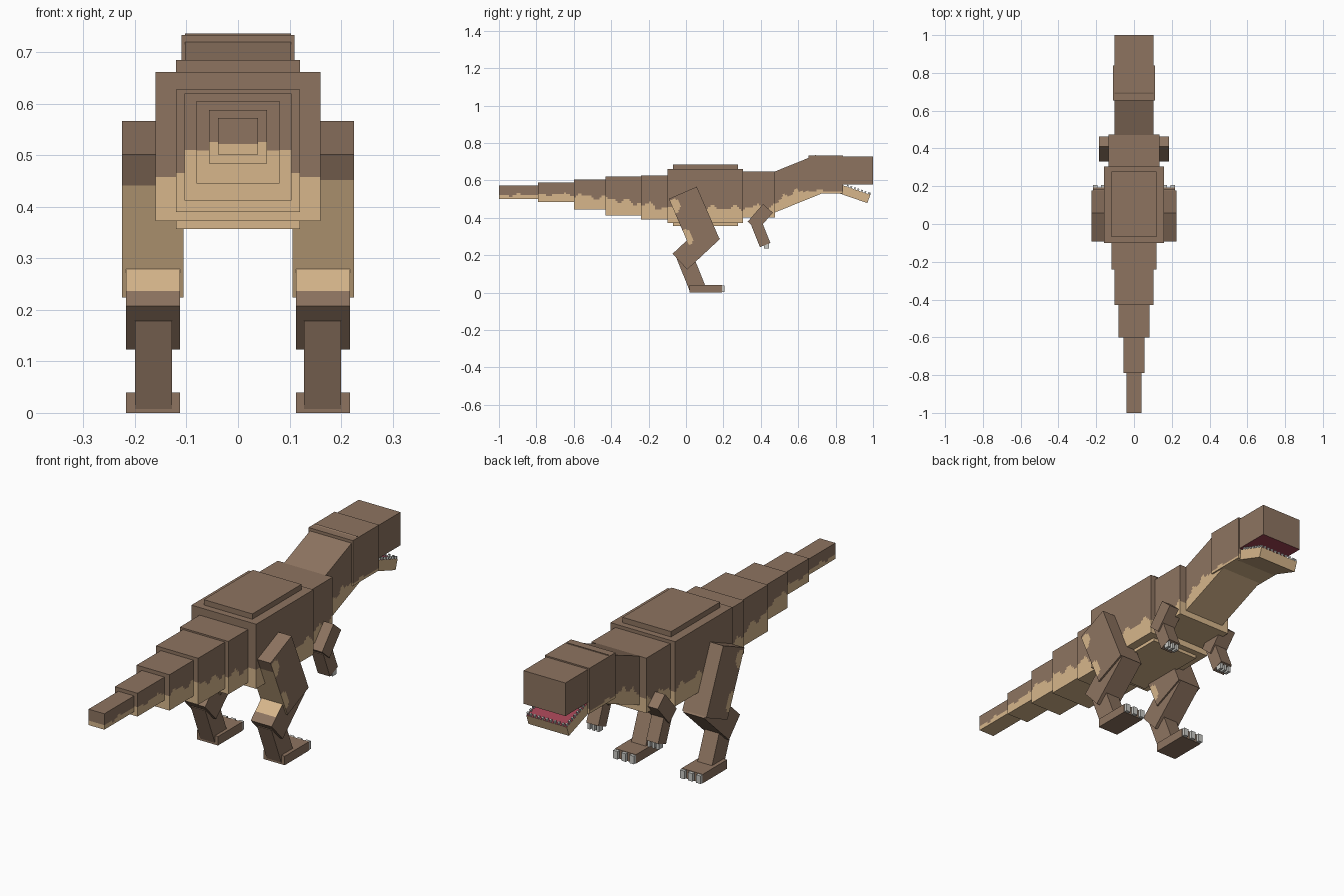
import bpy, bmesh, math
from mathutils import Matrix, Vector

cube = bpy.data.objects.get("Cube")
if cube:
    bpy.data.objects.remove(cube, do_unlink=True)


def material(name, colour):
    m = bpy.data.materials.new(name)
    m.use_nodes = True
    m.diffuse_color = (*colour, 1)
    m.node_tree.nodes["Principled BSDF"].inputs["Base Color"].default_value = (*colour, 1)
    return m


BROWN, TAN, PINK, IVORY = range(4)
MATS = [material("brown hide", (0.27, 0.175, 0.118)),
        material("tan underside", (0.68, 0.47, 0.26)),
        material("mouth pink", (0.35, 0.055, 0.085)),
        material("claw grey", (0.6, 0.6, 0.57))]


def box(name, x, y, z, size, angle=0, paint=BROWN, step=None):
    """Box centred at x, y, z, tilted about x; paint is an index or a rule(centre, normal)."""
    bm = bmesh.new()
    bmesh.ops.create_cube(bm, size=1, matrix=Matrix.Diagonal((*size, 1)))
    if step:
        # Slice into small cells so that the rule can draw a patch edge
        for axis in (1, 2):
            n = math.ceil(size[axis] / step)
            for i in range(1, n):
                co, no = Vector(), Vector()
                co[axis] = size[axis] * (i / n - 0.5)
                no[axis] = 1
                bmesh.ops.bisect_plane(bm, geom=bm.verts[:] + bm.edges[:] + bm.faces[:],
                                       plane_co=co, plane_no=no)
    bm.transform(Matrix.Translation((x, y, z)) @ Matrix.Rotation(math.radians(angle), 4, 'X'))
    bm.normal_update()
    for f in bm.faces:
        f.material_index = paint(f.calc_center_median(), f.normal) if callable(paint) else paint
    if step:
        bmesh.ops.dissolve_limit(bm, angle_limit=0.01, verts=bm.verts[:], edges=bm.edges[:],
                                 delimit={'MATERIAL'})
    me = bpy.data.meshes.new(name)
    bm.to_mesh(me)
    bm.free()
    for m in MATS:
        me.materials.append(m)
    ob = bpy.data.objects.new(name, me)
    bpy.context.collection.objects.link(ob)
    return ob


# Height of the pale belly along the animal
BELLY = [(-1, .52), (-.6, .525), (-.43, .505), (-.24, .475), (-.1, .45),
         (.3, .455), (.475, .46), (.53, .53), (.66, .545), (.85, .54)]


def belly_line(y):
    y = min(max(y, BELLY[0][0]), BELLY[-1][0])
    for (y0, z0), (y1, z1) in zip(BELLY, BELLY[1:]):
        if y <= y1:
            base = z0 + (z1 - z0) * (y - y0) / (y1 - y0)
            wave = 0.6 * math.sin(y * 55) + 0.4 * math.sin(y * 97 + 1)
            return base + wave * (.018 if abs(y) < .6 else .008)


def hide(c, n):
    return TAN if n.z < -.5 or (n.z < .5 and c.z < belly_line(c.y)) else BROWN


# Trunk, neck and tail: name, half width, y range, z range
for name, w, y0, y1, z0, z1 in [
        ("body", .16, -.1, .305, .372, .661),
        ("back_ridge", .12, -.07, .277, .357, .685),
        ("chest", .136, .305, .475, .4, .646),
        ("tail_1", .12, -.24, -.1, .39, .627),
        ("tail_2", .104, -.43, -.24, .412, .62),
        ("tail_3", .081, -.6, -.43, .445, .605),
        ("tail_4", .056, -.79, -.6, .484, .588),
        ("tail_5", .039, -1, -.79, .501, .572),
        ("head", .11, .655, .84, .53, .733)]:
    box(name, 0, (y0 + y1) / 2, (z0 + z1) / 2, (2 * w, y1 - y0, z1 - z0),
        paint=hide, step=.011)
box("neck", 0, .585, .582, (.206, .32, .203), 22, hide, .011)

# Snout with a pink palate
box("snout", 0, .918, .653, (.207, .164, .148), 0,
    lambda c, n: PINK if n.z < -.5 else BROWN)

# Open lower jaw with a row of teeth around its rim
JAW, JAW_TILT = Vector((0, .9025, .5265)), -19
box("lower_jaw", *JAW, (.2, .159, .047), JAW_TILT,
    lambda c, n: PINK if n.z > .7 else TAN)
turn = Matrix.Rotation(math.radians(JAW_TILT), 3, 'X')
rim = [(s * .096, -.05 + .02 * i) for s in (-1, 1) for i in range(7)]
rim += [(-.08 + .02 * i, .074) for i in range(9)]
for i, (x, y) in enumerate(rim):
    p = JAW + turn @ Vector((x, y, .028))
    box(f"tooth_{i + 1}", *p, (.008, .009, .012), JAW_TILT, IVORY)


# Pale patches on the legs
def thigh_paint(c, n):
    if abs(n.x) < .5:
        return TAN if n.y < -.5 and c.z < .445 + .006 * math.sin(c.x * 90) else BROWN
    spots = [(-.065, .46, .035), (.0, .29, .036)]
    return TAN if any(math.hypot(c.y - y, (c.z - z) * .8) < r for y, z, r in spots) else BROWN


def shin_paint(c, n):
    return TAN if n.y < -.5 and n.z > .5 and c.z > .236 else BROWN


# Legs and arms
for side, s in (("left", 1), ("right", -1)):
    box(side + "_thigh", s * .1655, .043, .395, (.119, .163, .302), 23.5, thigh_paint, .011)
    box(side + "_shin", s * .165, .055, .247, (.104, .24, .115), 43, shin_paint, .011)
    box(side + "_ankle", s * .164, .027, .108, (.072, .088, .187), 22)
    box(side + "_foot", s * .165, .106, .02, (.104, .172, .04))
    box(side + "_upper_arm", s * .148, .397, .403, (.074, .125, .07), 49)
    box(side + "_forearm", s * .148, .4, .312, (.06, .06, .125), 22)
    for i in (-1, 0, 1):
        box(f"{side}_toe_claw_{i + 2}", s * .165 + i * .04, .196, .02, (.022, .02, .036),
            paint=IVORY)
        box(f"{side}_finger_claw_{i + 2}", s * .148 + i * .022, .43, .253, (.013, .028, .036),
            paint=IVORY)
